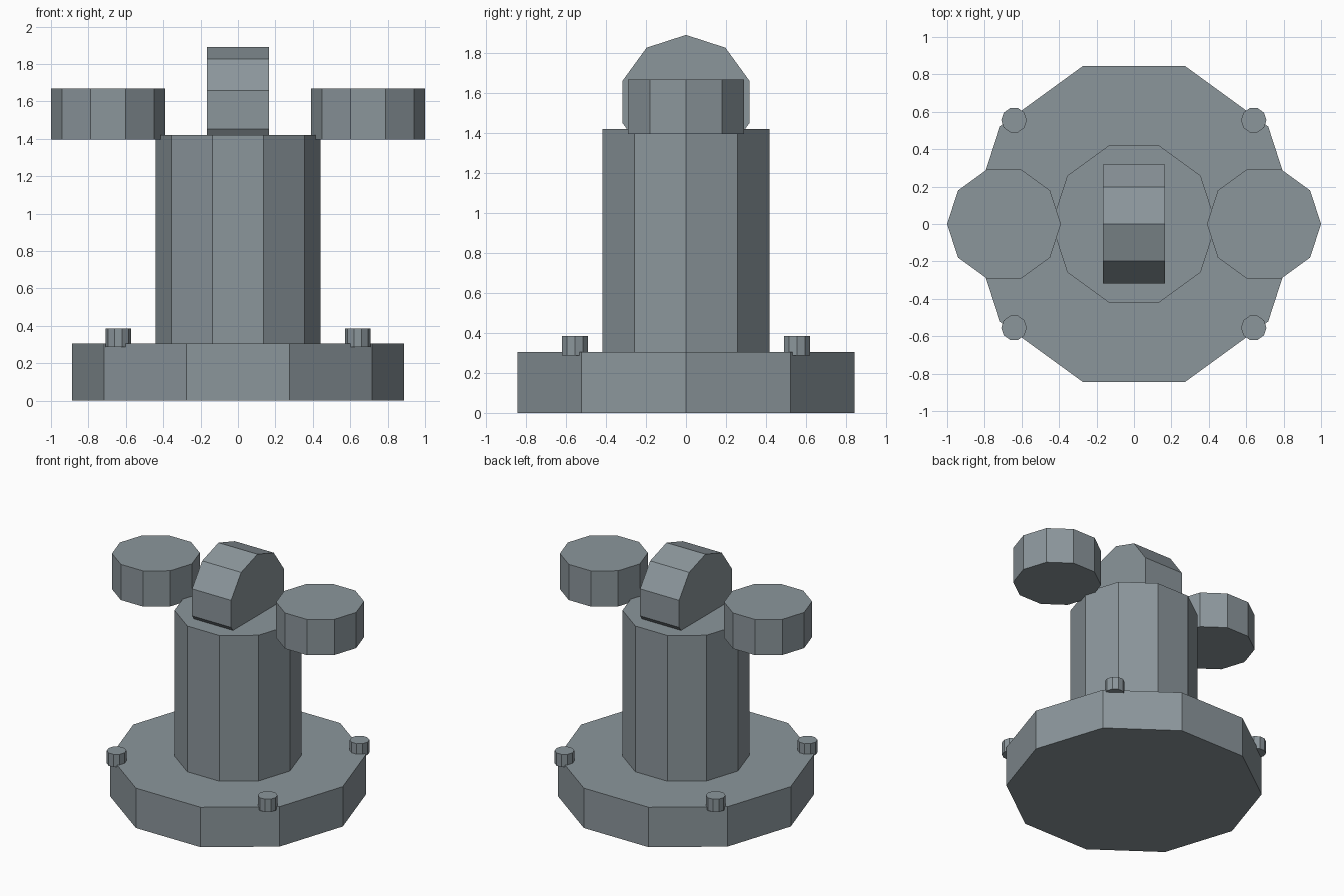
import bpy, math
from mathutils import Matrix

if "Cube" in bpy.data.objects:
    bpy.data.objects.remove(bpy.data.objects["Cube"])

SIDES = 10

# Single blue-grey metal colour
metal = bpy.data.materials.new("blue_grey_metal")
metal.diffuse_color = (0.26, 0.305, 0.33, 1)
metal.use_nodes = True
metal.node_tree.nodes["Principled BSDF"].inputs["Base Color"].default_value = metal.diffuse_color


def drum(name, radius, z0, z1, x=0, y=0):
    """Upright ten-sided prism with a corner pointing along +x."""
    bpy.ops.mesh.primitive_cylinder_add(vertices=SIDES, radius=radius, depth=z1 - z0)
    ob = bpy.context.object
    ob.name = name
    ob.data.transform(Matrix.Rotation(math.pi / 2, 4, 'Z'))
    ob.location = (x, y, (z0 + z1) / 2)
    ob.data.materials.append(metal)
    return ob


# Base plate and central column
drum("base", 0.887, 0, 0.305)
drum("column", 0.44, 0.29, 1.42)

# Wheel lying on its side, sunk into the column top
wheel = drum("top_wheel", 0.335, -0.165, 0.165)
wheel.data.transform(Matrix.Rotation(math.pi / 2, 4, 'Y'))
wheel.location = (0, 0, 1.555)

# Side drums and corner bolts
for sx, side in ((-1, "left"), (1, "right")):
    drum(f"{side}_drum", 0.305, 1.395, 1.668, x=sx * 0.695)
    for sy, end in ((-1, "front"), (1, "back")):
        drum(f"{end}_{side}_bolt", 0.068, 0.287, 0.385, sx * 0.64, sy * 0.555)
